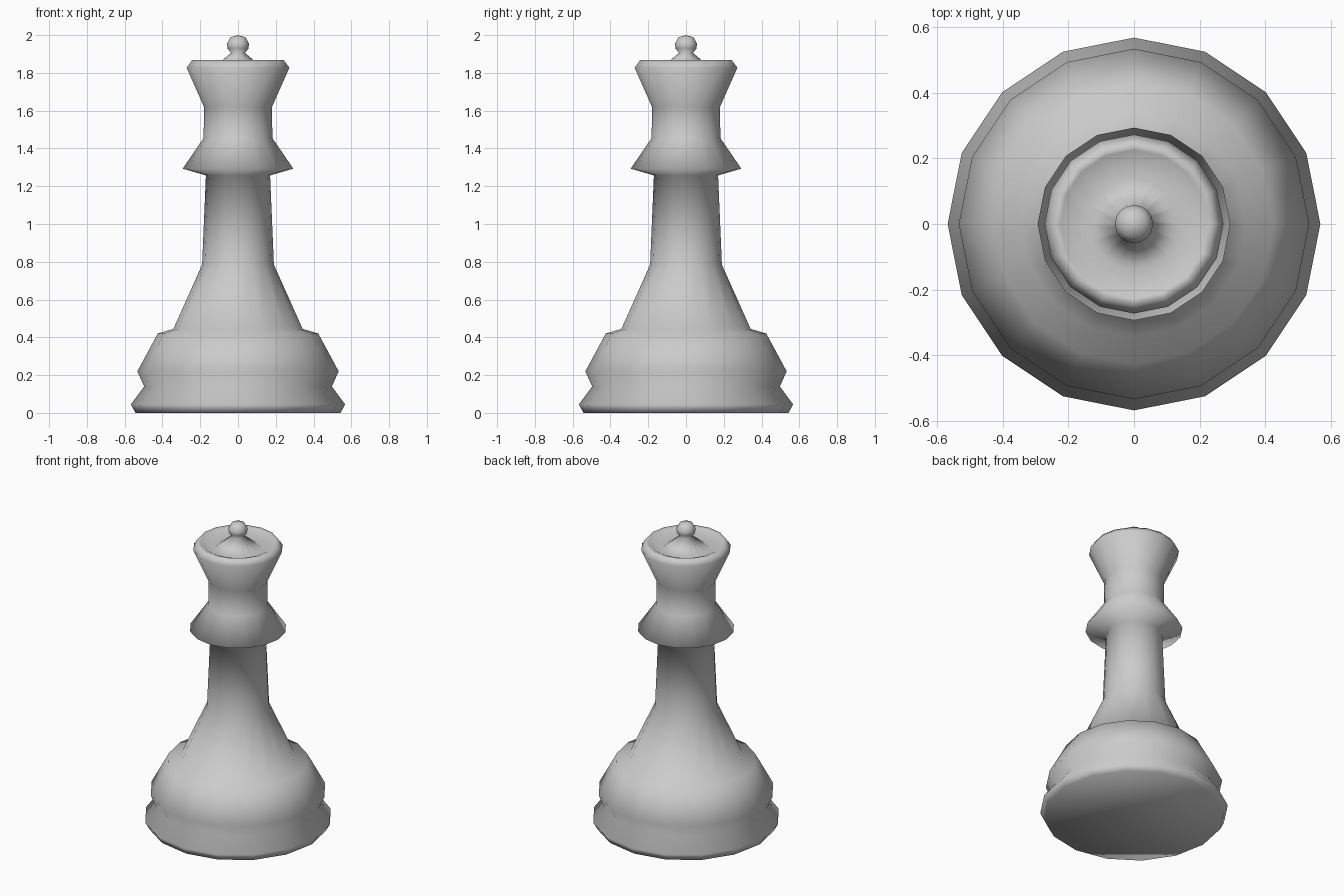
import bpy, math

if "Cube" in bpy.data.objects:
    bpy.data.objects.remove(bpy.data.objects["Cube"])

SIDES = 16


def lathe(name, profile):
    """Revolve (radius, z) points around z; zero radius makes a pole."""
    verts, faces, rings = [], [], []
    for r, z in profile:
        n = SIDES if r > 0 else 1
        rings.append([len(verts) + i for i in range(n)])
        for i in range(n):
            a = math.tau * i / SIDES
            verts.append((r * math.cos(a), r * math.sin(a), z))
    for lo, hi in zip(rings, rings[1:]):
        for i in range(SIDES):
            j = (i + 1) % SIDES
            if len(hi) == 1:
                faces.append((lo[i], lo[j], hi[0]))
            else:
                faces.append((lo[i], lo[j], hi[j], hi[i]))
    # flat underside
    faces.append(tuple(reversed(rings[0])))
    mesh = bpy.data.meshes.new(name)
    mesh.from_pydata(verts, [], faces)
    mesh.shade_smooth()
    obj = bpy.data.objects.new(name, mesh)
    bpy.context.collection.objects.link(obj)
    return obj


# base, stem, collar and dished crown in one continuous turned surface
lathe("turned_body", [
    (0.543, 0.0), (0.567, 0.045), (0.497, 0.14), (0.533, 0.22),
    (0.425, 0.42), (0.342, 0.445),
    (0.19, 0.785), (0.17, 1.257),
    (0.293, 1.293), (0.182, 1.455), (0.18, 1.62),
    (0.272, 1.827), (0.243, 1.867), (0.225, 1.862),
    (0.14, 1.82), (0.037, 1.905),
    # knob on top
    (0.056, 1.93), (0.058, 1.955), (0.04, 1.988), (0, 2.0),
])
